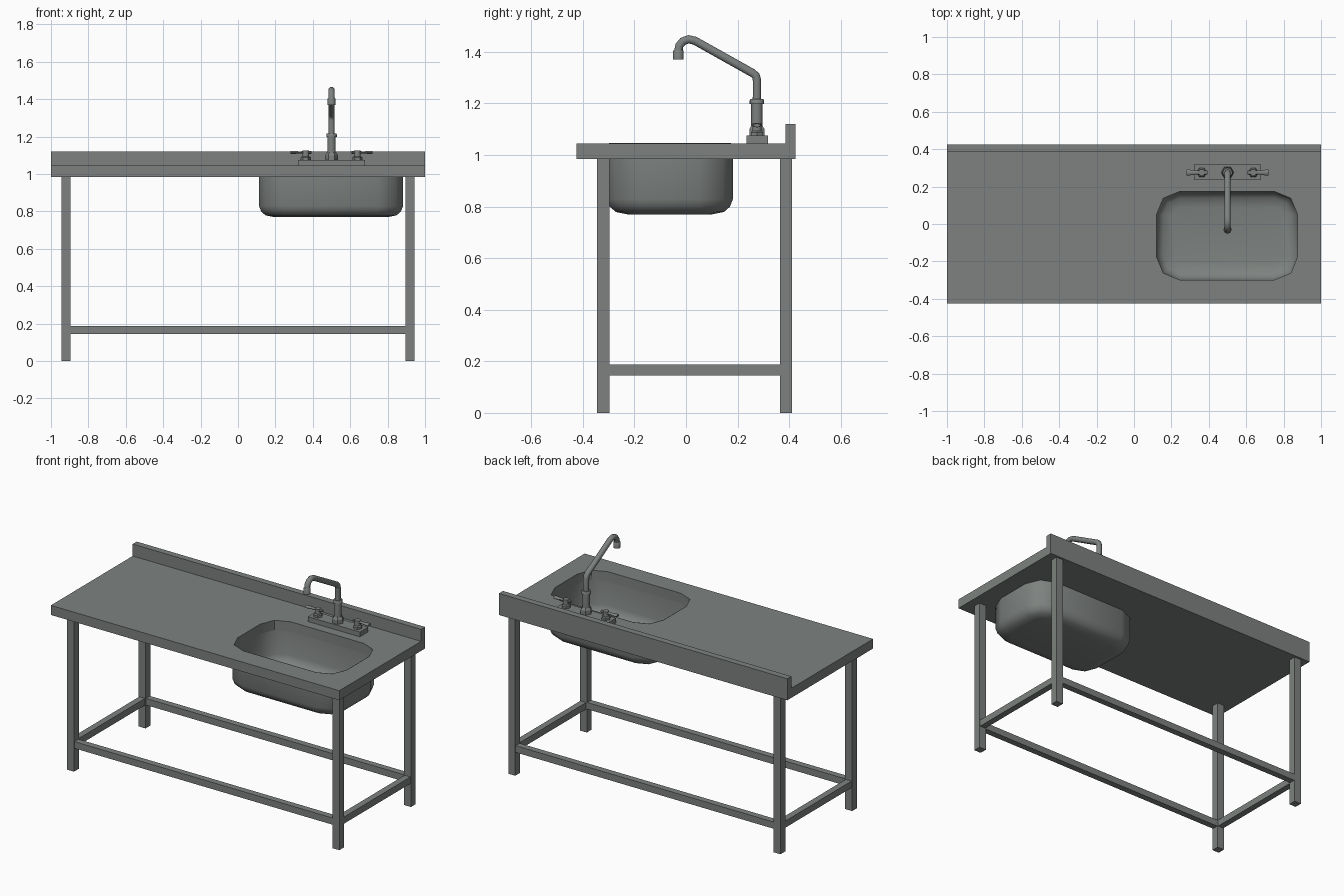
import bpy, bmesh, math
from mathutils import Vector

if "Cube" in bpy.data.objects:
    bpy.data.objects.remove(bpy.data.objects["Cube"])

steel = bpy.data.materials.new("grey_steel")
steel.diffuse_color = (0.205, 0.222, 0.212, 1)
steel.use_nodes = True
steel.node_tree.nodes["Principled BSDF"].inputs["Base Color"].default_value = steel.diffuse_color


def finish(name, bm, smooth=None):
    bmesh.ops.recalc_face_normals(bm, faces=bm.faces)
    me = bpy.data.meshes.new(name)
    bm.to_mesh(me)
    bm.free()
    return link(name, me, smooth)


def link(name, data, smooth=None):
    ob = bpy.data.objects.new(name, data)
    bpy.context.collection.objects.link(ob)
    data.materials.append(steel)
    if smooth:
        bpy.ops.object.select_all(action='DESELECT')
        ob.select_set(True)
        bpy.context.view_layer.objects.active = ob
        if ob.type == 'CURVE':
            bpy.ops.object.convert(target='MESH')
        bpy.ops.object.shade_smooth_by_angle(angle=math.radians(smooth))
    return ob


def box(name, x0, x1, y0, y1, z0, z1):
    bm = bmesh.new()
    bmesh.ops.create_cube(bm, size=1)
    for v in bm.verts:
        v.co = ((x0 + x1) / 2 + v.co.x * (x1 - x0),
                (y0 + y1) / 2 + v.co.y * (y1 - y0),
                (z0 + z1) / 2 + v.co.z * (z1 - z0))
    return finish(name, bm)


def loft(name, rings, smooth=None, cap_start=True):
    bm = bmesh.new()
    loops = [[bm.verts.new(p) for p in r] for r in rings]
    n = len(loops[0])
    for a, b in zip(loops, loops[1:]):
        for i in range(n):
            bm.faces.new((a[i], a[(i + 1) % n], b[(i + 1) % n], b[i]))
    if cap_start:
        bm.faces.new(loops[0])
    bm.faces.new(loops[-1])
    return finish(name, bm, smooth)


def turned(name, x, y, profile, sides, smooth=None):
    rings = [[(x + r * math.cos(2 * math.pi * i / sides),
               y + r * math.sin(2 * math.pi * i / sides), z)
              for i in range(sides)] for r, z in profile]
    return loft(name, rings, smooth)


def basin_outline(inset, z):
    # rounded rectangle with two-segment corners
    cx, cy, hx, hy = 0.4975, -0.0625, 0.3775, 0.2365
    r = max(0.125 - inset, 0.04)
    hx, hy = hx - inset, hy - inset
    pts = []
    for k, (sx, sy) in enumerate(((1, 1), (-1, 1), (-1, -1), (1, -1))):
        for j in range(3):
            a = math.radians(90 * k + 45 * j)
            pts.append((cx + sx * (hx - r) + r * math.cos(a),
                        cy + sy * (hy - r) + r * math.sin(a), z))
    return pts


# worktop slab with basin opening
top = bpy.data.curves.new("worktop", 'CURVE')
top.dimensions = '2D'
top.fill_mode = 'BOTH'
top.extrude = 0.03
rect = [(-1, -.425), (1, -.425), (1, .425), (-1, .425)]
for pts in (rect, basin_outline(0, 0)):
    sp = top.splines.new('POLY')
    sp.points.add(len(pts) - 1)
    for p, q in zip(sp.points, pts):
        p.co = (q[0], q[1], 0, 1)
    sp.use_cyclic_u = True
worktop = link("worktop", top, 30)
worktop.location.z = 1.015
box("backsplash", -1, 1, 0.385, 0.425, 1.045, 1.12)

# basin: inner and outer skins
section = [(0, 0.835), (0.012, 0.805), (0.035, 0.785), (0.085, 0.775)]
inner = [basin_outline(0, 1.045)] + [basin_outline(i, z) for i, z in section]
outer = [basin_outline(-0.008, 0.986)] + [basin_outline(i - 0.008, z - 0.006) for i, z in section]
loft("basin_inside", [[(x, y, z + 0.001) for x, y, z in r] for r in inner], 50, False)
loft("basin_outside", outer, 50, False)
for ob in bpy.data.objects:
    if ob.name == "basin_inside":
        ob.data.flip_normals()

# legs and lower rails
for sx, side in ((-1, "left"), (1, "right")):
    x = sx * 0.92
    for y, end in ((-0.321, "front"), (0.388, "back")):
        box(f"{end}_{side}_leg", x - .024, x + .024, y - .024, y + .024, 0, 0.985)
    box(f"{side}_rail", x - .02, x + .02, -0.297, 0.364, 0.145, 0.187)
for y, end in ((-0.321, "front"), (0.388, "back")):
    box(f"{end}_rail", -.896, .896, y - .02, y + .02, 0.145, 0.187)

# tap base, column and collars
TY = 0.275
box("tap_base", 0.32, 0.68, 0.235, 0.318, 1.045, 1.075)
turned("tap_nut", 0.5, TY, [(.034, 1.075), (.034, 1.10), (.025, 1.115)], 6)
turned("tap_column", 0.5, TY, [(.022, 1.10), (.022, 1.20)], 16, 40)
turned("tap_collar", 0.5, TY, [(.028, 1.198), (.028, 1.212), (.024, 1.217)], 16, 40)

# bent spout
path = [(.275, 1.21), (.275, 1.29), (.271, 1.307), (.258, 1.318), (.035, 1.443),
        (.01, 1.449), (-.012, 1.441), (-.026, 1.424), (-.03, 1.40), (-.03, 1.38)]
cu = bpy.data.curves.new("spout", 'CURVE')
cu.dimensions = '3D'
cu.bevel_depth = 0.017
cu.bevel_resolution = 3
cu.use_fill_caps = True
sp = cu.splines.new('POLY')
sp.points.add(len(path) - 1)
for p, (y, z) in zip(sp.points, path):
    p.co = (0.5, y, z, 1)
link("spout", cu, 50)
turned("spout_nozzle", 0.5, -0.03, [(.021, 1.37), (.021, 1.402), (.017, 1.408)], 16, 40)

# lever handles
for s, side in ((-1, "left"), (1, "right")):
    x = 0.5 + s * 0.138
    turned(f"{side}_handle_nut", x, TY, [(.027, 1.075), (.027, 1.088), (.02, 1.094)], 6)
    turned(f"{side}_handle_stem", x, TY, [(.018, 1.09), (.018, 1.125)], 12, 40)
    rings = []
    for d, w, h in ((-.032, .010, .007), (.0, .013, .008), (.03, .010, .006),
                    (.076, .017, .008), (.082, .014, .007)):
        rings.append([(x + s * d, TY + w * math.cos(math.pi * i / 4),
                       1.115 + h * math.sin(math.pi * i / 4)) for i in range(8)])
    loft(f"{side}_handle_lever", rings, 40)
